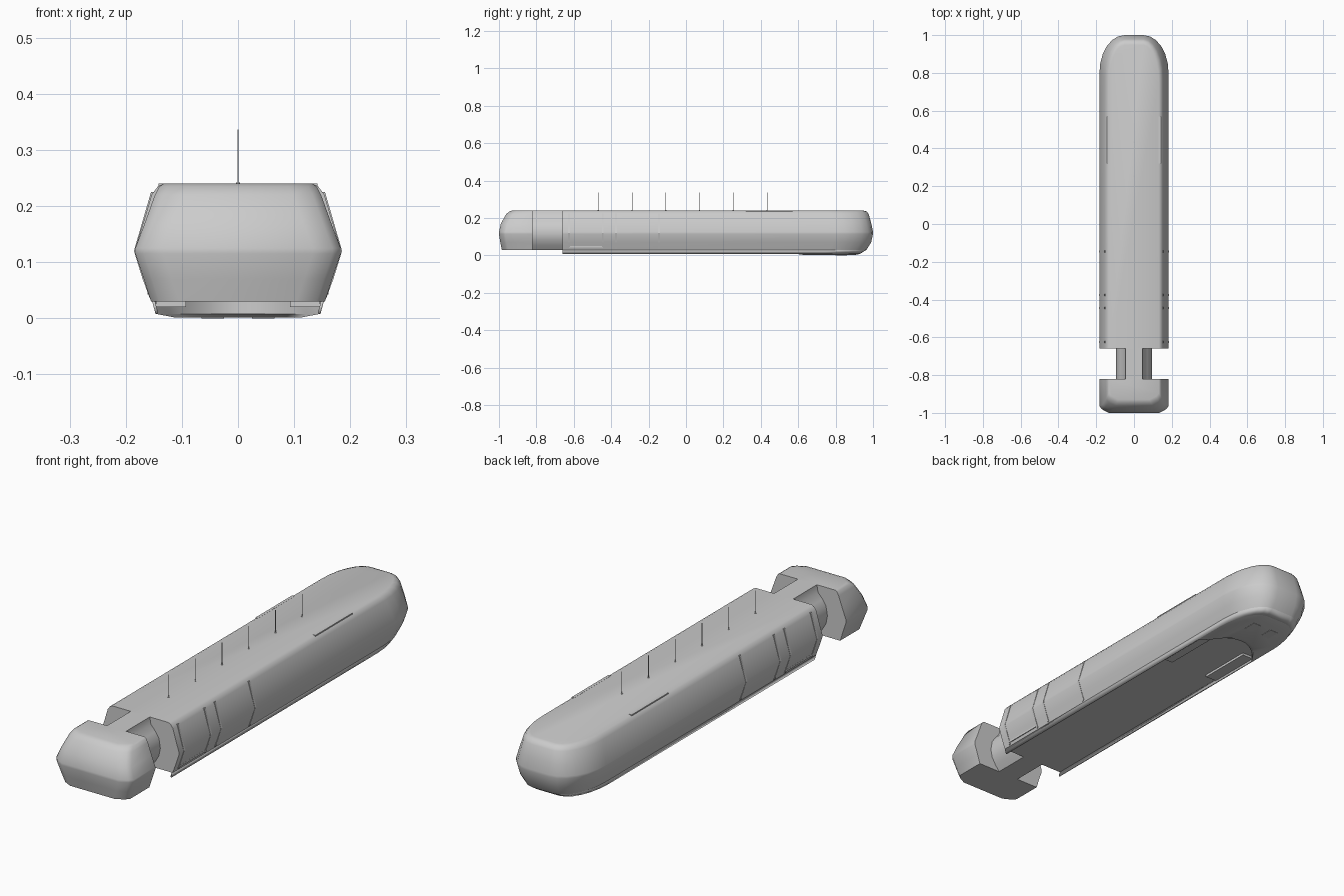
import bpy, bmesh, math
from math import sin, cos, pi

if "Cube" in bpy.data.objects:
    bpy.data.objects.remove(bpy.data.objects["Cube"])


def make(name, verts, faces, smooth=True):
    bm = bmesh.new()
    vs = [bm.verts.new(v) for v in verts]
    for f in faces:
        bm.faces.new([vs[i] for i in f])
    bmesh.ops.recalc_face_normals(bm, faces=bm.faces)
    me = bpy.data.meshes.new(name)
    bm.to_mesh(me)
    bm.free()
    ob = bpy.data.objects.new(name, me)
    bpy.context.collection.objects.link(ob)
    if smooth:
        bpy.ops.object.select_all(action='DESELECT')
        bpy.context.view_layer.objects.active = ob
        ob.select_set(True)
        bpy.ops.object.shade_smooth_by_angle(angle=math.radians(40))
    return ob


def loft(name, rings, smooth=True):
    n = len(rings[0])
    faces = [[k * n + i, k * n + (i + 1) % n, (k + 1) * n + (i + 1) % n, (k + 1) * n + i]
             for k in range(len(rings) - 1) for i in range(n)]
    faces += [list(range(n)), list(range((len(rings) - 1) * n, len(rings) * n))]
    return make(name, [v for r in rings for v in r], faces, smooth)


def rounded_end(w, end, length, flat, n=6):
    """Points from the right side round the end to the left side."""
    right = [(flat + (w - flat) * cos(pi / 2 * i / n), end - length + length * sin(pi / 2 * i / n))
             for i in range(n + 1)]
    return right + [(-x, y) for x, y in reversed(right)]


def hull_ring(z, w, end):
    pts = [(w, -0.66)] + rounded_end(w, end, 0.2, 0.05) + [(-w, -0.66)]
    return [(x, y, z) for x, y in pts]


def box(name, x0, x1, y0, y1, z0, z1):
    return loft(name, [[(x0, y0, z), (x1, y0, z), (x1, y1, z), (x0, y1, z)] for z in (z0, z1)], False)


# Main hull with rounded tail
loft("main_hull", [hull_ring(*l) for l in (
    (0.24, 0.132, 0.948), (0.235, 0.143, 0.966), (0.22, 0.154, 0.977), (0.17, 0.169, 0.991),
    (0.125, 0.183, 1.0), (0.115, 0.183, 1.0), (0.07, 0.168, 0.99), (0.03, 0.153, 0.965))])

# Thin skirt around the open underside
up, low = hull_ring(0.03, 0.153, 0.965), hull_ring(0.008, 0.147, 0.93)
n = len(up)
skirt = make("lower_skirt", up + low, [[i, i + 1, n + i + 1, n + i] for i in range(n - 1)])
sol = skirt.modifiers.new("thickness", 'SOLIDIFY')
sol.thickness = 0.005

# Tail pan with a concave front edge
arc = [(-0.147 + 0.0245 * i, 0.59 + 0.11 * (1 - ((i - 6) / 6) ** 2)) for i in range(13)]
tail = rounded_end(0.147, 0.93, 0.2, 0.05)
pan = arc + tail
loft("tail_pan", [[(x, y, 0.03) for x, y in pan], [(x, y, 0.008) for x, y in pan],
                  [(x * 0.75, 0.8 + (y - 0.8) * 0.75, 0.001) for x, y in pan]])

# Front block
def block_ring(z, w, front):
    c = 0.05
    return [(w, -0.82, z), (w, front + 0.035, z), (w - 0.015, front + 0.018, z), (w - c, front, z),
            (c - w, front, z), (0.015 - w, front + 0.018, z), (-w, front + 0.035, z), (-w, -0.82, z)]

loft("front_block", [block_ring(*l) for l in (
    (0.24, 0.132, -0.93), (0.235, 0.14, -0.945), (0.22, 0.148, -0.962), (0.17, 0.166, -0.99),
    (0.125, 0.183, -1.0), (0.115, 0.183, -1.0), (0.07, 0.168, -0.993), (0.03, 0.155, -0.985))])

# Neck joining front block and hull
half = [(0.045, 0.24), (0.05, 0.21), (0.072, 0.185), (0.088, 0.16), (0.095, 0.12),
        (0.088, 0.085), (0.07, 0.055), (0.05, 0.03)]
section = half + [(-x, z) for x, z in reversed(half)]
loft("neck", [[(x, y, z) for x, z in section] for y in (-0.83, -0.65)])

# Raised seams following the hull side
side = [(0.153, 0.225), (0.169, 0.17), (0.1835, 0.12), (0.168, 0.07), (0.155, 0.035)]
for s, tag in ((1, "right"), (-1, "left")):
    for k, y in enumerate((-0.625, -0.445, -0.375, -0.145)):
        rings = [[(s * (x + dx), y + dy, z) for dx, dy in
                  ((-0.004, -0.005), (0.002, -0.005), (0.002, 0.005), (-0.004, 0.005))]
                 for x, z in side]
        loft(f"{tag}_seam_{k + 1}", rings, False)
    # Horizontal hatch seam, roof edge strip and underside pad
    a, b = sorted((s * 0.153, s * 0.161))
    box(f"{tag}_hatch_sill", a, b, -0.625, -0.445, 0.042, 0.05)
    a, b = sorted((s * 0.13, s * 0.142))
    box(f"{tag}_roof_strip", a, b, 0.32, 0.57, 0.23, 0.2405)
    a, b = sorted((s * 0.093, s * 0.146))
    box(f"{tag}_under_pad", a, b, 0.36, 0.6, 0.02, 0.031)

# Row of roof aerials on small bases
for k in range(6):
    y = -0.469 + 0.1805 * k
    for name, r, z1 in ((f"aerial_{k + 1}", 0.0013, 0.336), (f"aerial_base_{k + 1}", 0.004, 0.242)):
        loft(name, [[(r * cos(pi * i / 3), y + r * sin(pi * i / 3), z) for i in range(6)]
                    for z in (0.235, z1)])

# Lowest plates under the tail
for x in (-0.045, 0.045):
    box("tail_plate", x - 0.02, x + 0.02, 0.8, 0.86, 0.0, 0.006)
